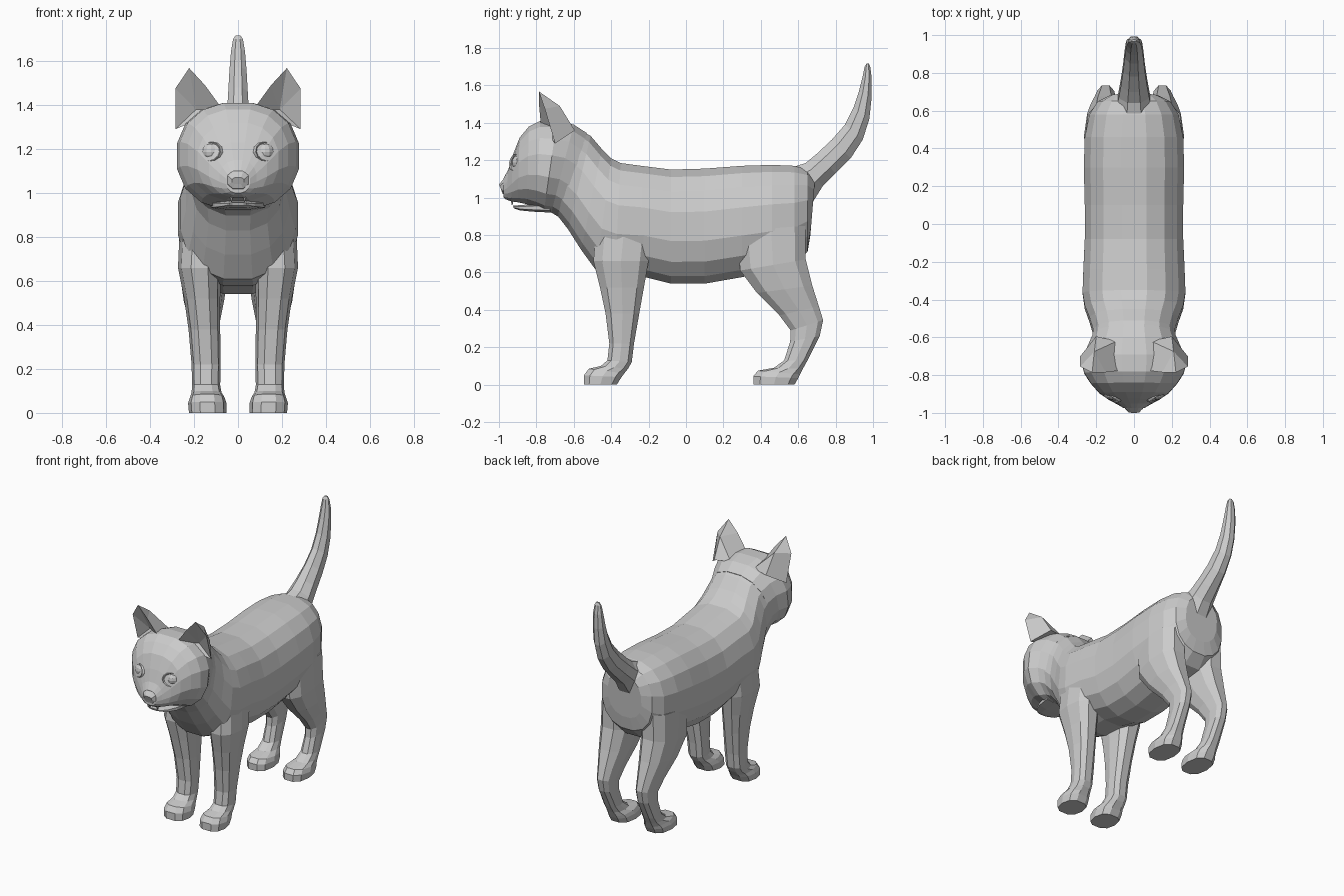
import bpy, bmesh, math
from mathutils import Vector

grey = bpy.data.materials.new("grey_fur")
grey.diffuse_color = (0.6, 0.6, 0.6, 1)


def finish(name, bm):
    bmesh.ops.recalc_face_normals(bm, faces=bm.faces)
    me = bpy.data.meshes.new(name)
    bm.to_mesh(me)
    bm.free()
    me.materials.append(grey)
    ob = bpy.data.objects.new(name, me)
    bpy.context.collection.objects.link(ob)
    return ob


def loft(name, rings, sides, power=1.0, side=1):
    """Skin rings given as (y, z) start, (y, z) end, x centre, half width."""
    bm = bmesh.new()
    loops = []
    for y0, z0, y1, z1, xc, w in rings:
        loop = []
        for i in range(sides):
            a = 2 * math.pi * (i + 0.5) / sides
            c, s = math.cos(a), math.sin(a)
            c /= math.cos(math.pi / sides)      # flat edges reach the end points
            c = math.copysign(min(1, abs(c)) ** power, c)
            s = math.copysign(abs(s) ** power, s)
            loop.append(bm.verts.new((side * (xc + w * s),
                                      (y0 + y1) / 2 + (y0 - y1) / 2 * c,
                                      (z0 + z1) / 2 + (z0 - z1) / 2 * c)))
        loops.append(loop)
    for a, b in zip(loops, loops[1:]):
        for i in range(sides):
            j = (i + 1) % sides
            bm.faces.new((a[i], a[j], b[j], b[i]))
    bm.faces.new(loops[0])
    bm.faces.new(loops[-1])
    return finish(name, bm)


# Trunk: top point, bottom point, half width from rump to neck
loft("body", [
    (.69, 1.10, .665, .80, 0, .13),
    (.65, 1.15, .65, .71, 0, .195),
    (.58, 1.17, .58, .64, 0, .24),
    (.46, 1.175, .46, .61, 0, .265),
    (.30, 1.17, .30, .575, 0, .27),
    (.10, 1.155, .10, .54, 0, .265),
    (-.08, 1.15, -.08, .54, 0, .265),
    (-.24, 1.17, -.22, .575, 0, .272),
    (-.35, 1.185, -.38, .58, 0, .277),
    (-.40, 1.21, -.48, .61, 0, .265),
    (-.45, 1.26, -.56, .72, 0, .24),
    (-.51, 1.33, -.63, .83, 0, .22),
    (-.60, 1.38, -.70, .92, 0, .23)], 16, .85)

# Head, ending in the muzzle
loft("head", [
    (-.53, 1.345, -.67, .89, 0, .222),
    (-.60, 1.39, -.72, .92, 0, .25),
    (-.69, 1.41, -.76, .925, 0, .282),
    (-.78, 1.41, -.80, .945, 0, .268),
    (-.84, 1.38, -.85, .965, 0, .232),
    (-.89, 1.32, -.90, .975, 0, .187),
    (-.925, 1.23, -.935, .98, 0, .135),
    (-.95, 1.15, -.962, .99, 0, .085),
    (-.975, 1.105, -.975, 1.0, 0, .055)], 16, .88)

# Nose wedge
loft("nose", [
    (-.94, 1.14, -.95, 1.01, 0, .06),
    (-.975, 1.10, -.98, 1.02, 0, .05),
    (-1.0, 1.07, -.987, 1.04, 0, .03)], 8, .8)

# Lower jaw
loft("lower_jaw", [
    (-.74, .97, -.72, .92, 0, .13),
    (-.82, .965, -.82, .925, 0, .115),
    (-.89, .96, -.89, .932, 0, .08),
    (-.925, .957, -.92, .943, 0, .04)], 8, .8)

# Tail: upper edge, lower edge, half width
loft("tail", [
    (.56, 1.16, .68, .98, 0, .10),
    (.64, 1.185, .73, 1.06, 0, .088),
    (.70, 1.235, .80, 1.13, 0, .075),
    (.78, 1.31, .88, 1.21, 0, .062),
    (.85, 1.39, .945, 1.31, 0, .054),
    (.895, 1.48, .98, 1.42, 0, .048),
    (.925, 1.57, .993, 1.54, 0, .042),
    (.945, 1.65, .993, 1.64, 0, .034),
    (.955, 1.70, .985, 1.70, 0, .024),
    (.965, 1.717, .978, 1.717, 0, .012)], 8)

for side, tag in ((1, "left"), (-1, "right")):
    # Front leg with paw
    loft("front_leg_" + tag, [
        (-.48, .84, -.18, .84, .165, .10),
        (-.495, .66, -.20, .66, .175, .098),
        (-.46, .52, -.225, .52, .163, .082),
        (-.43, .38, -.25, .38, .153, .072),
        (-.41, .22, -.278, .22, .145, .066),
        (-.42, .13, -.29, .12, .145, .064),
        (-.455, .10, -.31, .085, .143, .068),
        (-.52, .085, -.33, .06, .14, .078),
        (-.546, .05, -.345, .04, .14, .087),
        (-.546, 0, -.37, 0, .138, .085)], 10, .8, side)
    # Hind leg with paw
    loft("hind_leg_" + tag, [
        (.27, .82, .64, .85, .15, .11),
        (.29, .61, .64, .67, .155, .11),
        (.38, .49, .675, .53, .155, .092),
        (.50, .37, .71, .42, .152, .066),
        (.56, .29, .733, .345, .15, .053),
        (.557, .23, .715, .26, .15, .049),
        (.525, .13, .65, .13, .148, .053),
        (.47, .09, .625, .085, .145, .06),
        (.385, .075, .61, .055, .14, .076),
        (.36, .045, .60, .035, .14, .084),
        (.36, 0, .58, 0, .138, .082)], 10, .8, side)

    # Ear: hollow front, ridged back
    bm = bmesh.new()
    pts = [(.07, -.775, 1.38), (.15, -.785, 1.49), (.222, -.787, 1.568),
           (.285, -.755, 1.475), (.285, -.70, 1.29), (.19, -.70, 1.38),
           (.09, -.62, 1.37), (.20, -.595, 1.36), (.21, -.675, 1.49)]
    v = [bm.verts.new((side * x, y, z)) for x, y, z in pts]
    for f in ((0, 1, 5), (1, 2, 5), (2, 3, 5), (3, 4, 5), (4, 0, 5),
              (0, 6, 8, 1), (1, 8, 2), (2, 8, 3), (3, 8, 7, 4), (6, 7, 8),
              (0, 4, 7, 6)):
        bm.faces.new([v[i] for i in f])
    finish("ear_" + tag, bm)

    # Eyeball
    bm = bmesh.new()
    bmesh.ops.create_uvsphere(bm, u_segments=12, v_segments=8, radius=.043)
    eye = finish("eye_" + tag, bm)
    eye.location = (side * .122, -.888, 1.187)

    # Almond eyelid rim, facing forward and a little outward
    bm = bmesh.new()
    loops = []
    for i in range(12):
        a = 2 * math.pi * i / 12
        out = Vector((math.cos(a) * 1.12, 0, math.sin(a) * .95))
        loops.append([bm.verts.new(out * r + Vector((0, y, 0)))
                      for r, y in ((.040, -.004), (.047, -.010), (.056, .02), (.042, .02))])
    for i in range(12):
        a, b = loops[i], loops[(i + 1) % 12]
        for k in range(4):
            bm.faces.new((a[k], a[(k + 1) % 4], b[(k + 1) % 4], b[k]))
    rim = finish("eyelid_" + tag, bm)
    rim.location = (side * .122, -.912, 1.187)
    rim.rotation_euler = (-.2, 0, side * .5)

    # Small tooth
    bm = bmesh.new()
    bmesh.ops.create_cone(bm, cap_ends=True, segments=5, radius1=.002,
                          radius2=.01, depth=.03)
    tooth = finish("tooth_" + tag, bm)
    tooth.location = (side * .03, -.93, .975)
